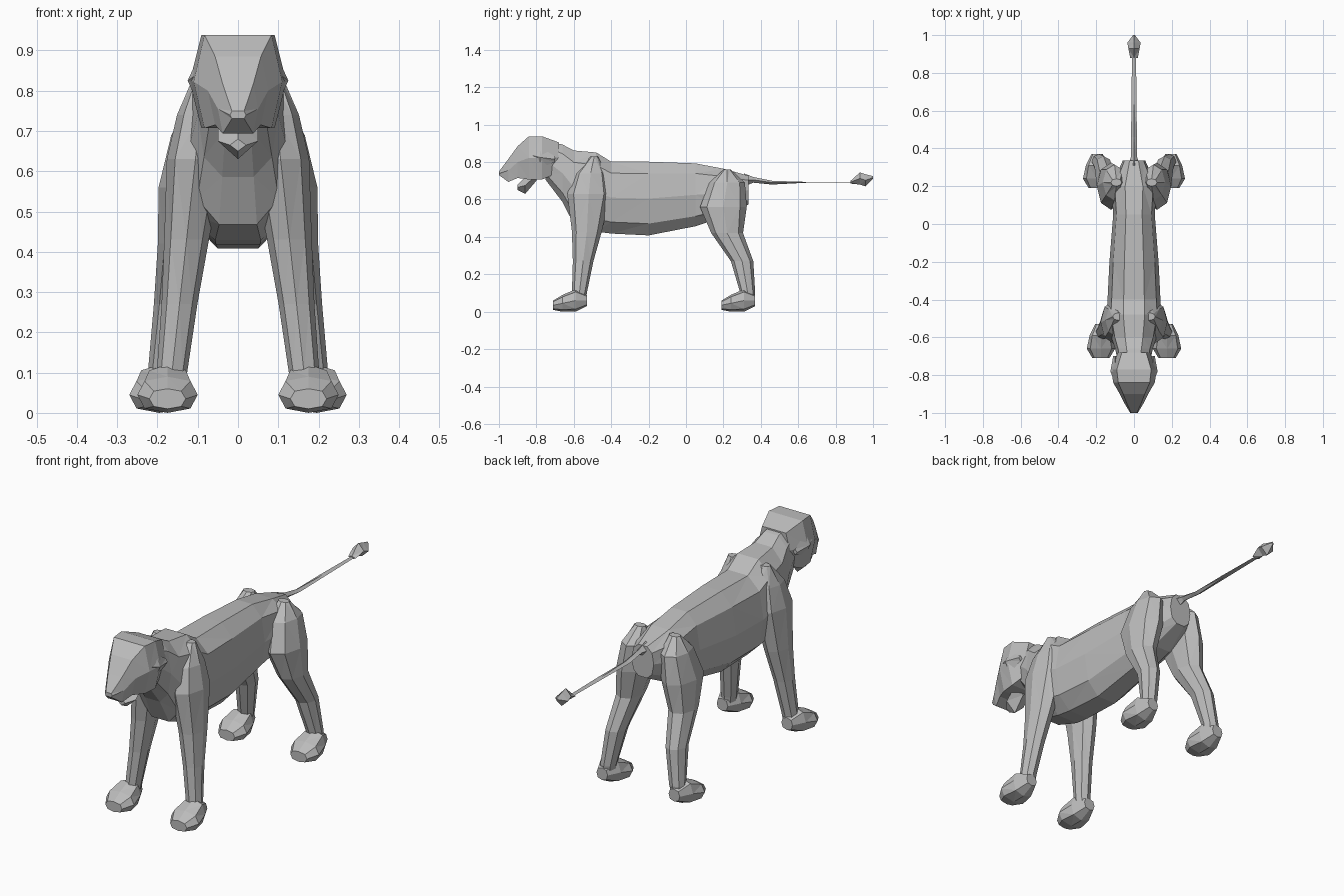
import bpy
import bmesh
from math import copysign, cos, pi, sin

if "Cube" in bpy.data.objects:
    bpy.data.objects.remove(bpy.data.objects["Cube"])

grey = bpy.data.materials.new("stone_grey")
grey.use_nodes = True
grey.diffuse_color = (0.5, 0.5, 0.5, 1)
grey.node_tree.nodes["Principled BSDF"].inputs["Base Color"].default_value = grey.diffuse_color


def outline(sides, power=1, flat_top=False):
    """Unit polygon around the origin; a power below one makes it boxier."""
    start = pi / sides if flat_top else 0
    angles = [start + 2 * pi * i / sides for i in range(sides)]
    return [(copysign(abs(sin(a)) ** power, sin(a)),
             copysign(abs(cos(a)) ** power, cos(a))) for a in angles]


def skin(name, rings):
    """Join successive rings of points into one closed faceted part."""
    bm = bmesh.new()
    loops = [[bm.verts.new(point) for point in ring] for ring in rings]
    for loop, following in zip(loops, loops[1:]):
        for i in range(len(loop)):
            bm.faces.new((loop[i - 1], loop[i], following[i], following[i - 1]))
    bm.faces.new(loops[0])
    bm.faces.new(loops[-1])
    bmesh.ops.triangulate(bm, faces=bm.faces)
    bmesh.ops.recalc_face_normals(bm, faces=bm.faces)
    mesh = bpy.data.meshes.new(name)
    bm.to_mesh(mesh)
    bm.free()
    mesh.materials.append(grey)
    part = bpy.data.objects.new(name, mesh)
    bpy.context.collection.objects.link(part)


def lengthwise(name, section, stations, centre_x=0):
    """Part running front to back; a station is y, top, bottom, half width."""
    skin(name, [[(centre_x + across * width, y,
                  (top + bottom) / 2 + up * (top - bottom) / 2)
                 for across, up in section]
                for y, top, bottom, width in stations])


def leg(name, side, foot_x, splay, joints):
    """Leg leaning outwards as it descends; a joint is y, height, depth."""
    rings = []
    for y, z, depth in joints:
        centre_x = foot_x - splay * z
        width = 0.02 + depth / 4.5
        rings.append([(side * (centre_x + across * width), y + along * depth / 2, z)
                      for across, along in outline(8)])
    skin(name, rings)


def paw(name, heel_y, centre_x):
    """Broad wedge foot pointing forwards from its heel."""
    lengthwise(name, outline(8, 0.8), [
        (heel_y, 0.09, 0.03, 0.03),
        (heel_y - 0.06, 0.12, 0, 0.06),
        (heel_y - 0.13, 0.09, 0, 0.075),
        (heel_y - 0.18, 0.06, 0.01, 0.045)], centre_x)


# Trunk from rump to neck
lengthwise("body", outline(10, 0.8, flat_top=True), [
    (0.335, 0.73, 0.57, 0.06),
    (0.2, 0.77, 0.5, 0.12),
    (0.05, 0.8, 0.45, 0.11),
    (-0.2, 0.81, 0.4, 0.13),
    (-0.4, 0.81, 0.41, 0.14),
    (-0.48, 0.86, 0.42, 0.145),
    (-0.6, 0.87, 0.46, 0.12),
    (-0.66, 0.9, 0.58, 0.1),
    (-0.75, 0.92, 0.7, 0.08)])

# Head with flat crown, sloping brow and narrow muzzle
lengthwise("head", outline(6, 0.4, flat_top=True), [
    (-0.68, 0.91, 0.74, 0.085),
    (-0.77, 0.945, 0.7, 0.12),
    (-0.84, 0.945, 0.7, 0.11),
    (-0.9, 0.89, 0.71, 0.075),
    (-0.95, 0.82, 0.69, 0.05),
    (-1, 0.75, 0.73, 0.02)])
lengthwise("lower_jaw", outline(4), [
    (-0.8, 0.76, 0.7, 0.05),
    (-0.86, 0.72, 0.63, 0.05),
    (-0.9, 0.68, 0.65, 0.02)])

# Tail and its tuft
lengthwise("tail", outline(4), [
    (0.31, 0.74, 0.67, 0.03),
    (0.36, 0.72, 0.69, 0.015),
    (0.46, 0.7, 0.68, 0.015),
    (0.65, 0.694, 0.69, 0.014),
    (0.9, 0.694, 0.69, 0.01)])
lengthwise("tail_tuft", outline(4), [
    (0.88, 0.7, 0.685, 0.02),
    (0.93, 0.745, 0.68, 0.03),
    (0.96, 0.735, 0.67, 0.035),
    (1, 0.725, 0.71, 0.005)])

# Ears, legs and paws on both sides
for label, side in (("left", 1), ("right", -1)):
    lengthwise(label + "_ear", outline(4), [
        (-0.7, 0.83, 0.8, 0.01),
        (-0.78, 0.88, 0.77, 0.025),
        (-0.82, 0.85, 0.82, 0.01)], side * 0.1)
    leg(label + "_front_leg", side, 0.175, 0.11, [
        (-0.49, 0.83, 0.04),
        (-0.51, 0.74, 0.17),
        (-0.52, 0.63, 0.23),
        (-0.53, 0.43, 0.16),
        (-0.55, 0.27, 0.11),
        (-0.57, 0.1, 0.08),
        (-0.57, 0.03, 0.06)])
    paw(label + "_front_paw", -0.53, side * 0.175)
    leg(label + "_hind_leg", side, 0.2, 0.14, [
        (0.22, 0.76, 0.04),
        (0.22, 0.69, 0.19),
        (0.2, 0.56, 0.25),
        (0.22, 0.42, 0.17),
        (0.3, 0.27, 0.12),
        (0.33, 0.1, 0.08),
        (0.32, 0.04, 0.08)])
    paw(label + "_hind_paw", 0.37, side * 0.195)
